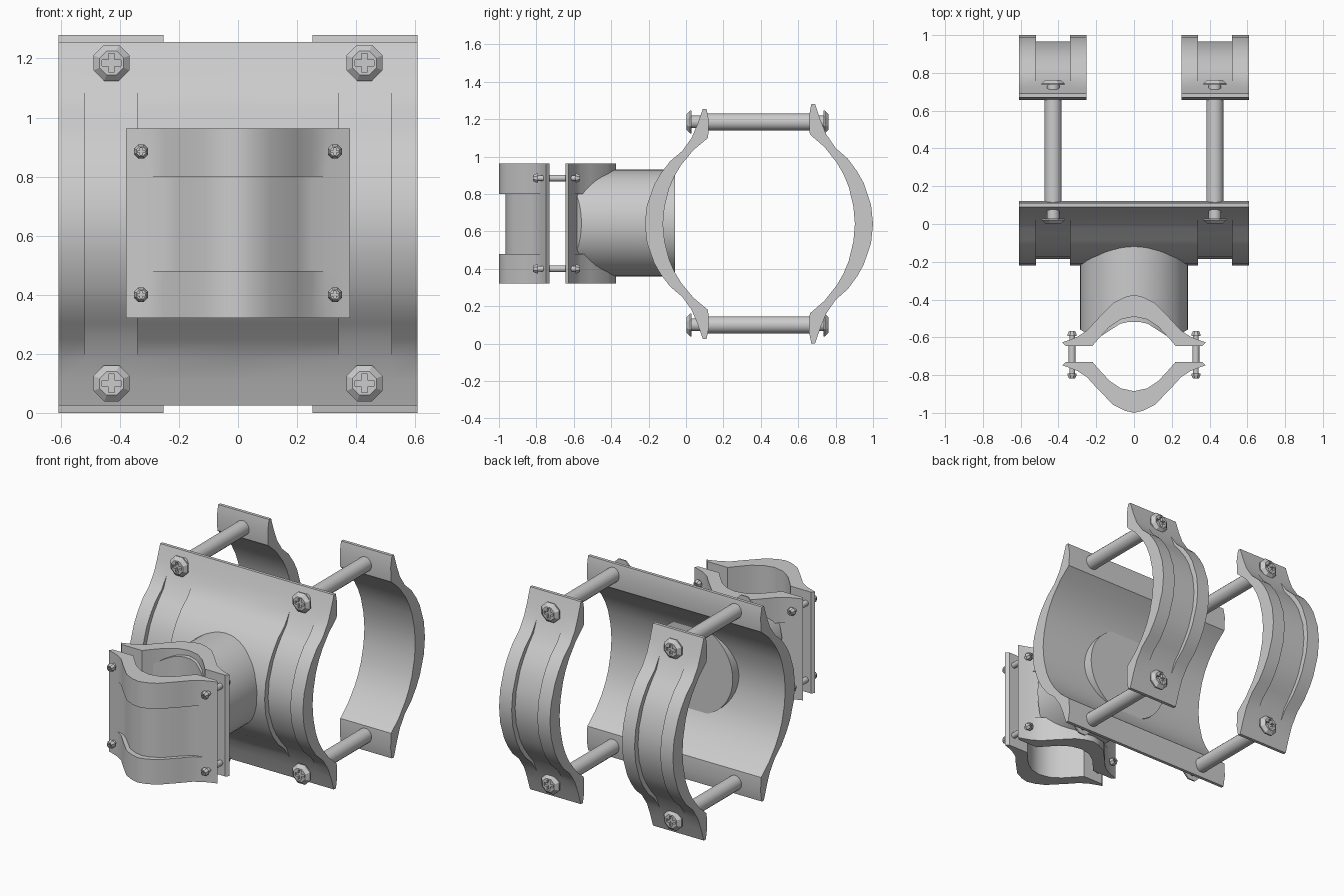
import bpy, bmesh, math
from mathutils import Vector

if "Cube" in bpy.data.objects:
    bpy.data.objects.remove(bpy.data.objects["Cube"])

MID = 0.64  # height of the pipe axis


def finish(name, bm):
    bmesh.ops.remove_doubles(bm, verts=bm.verts, dist=1e-5)
    bmesh.ops.recalc_face_normals(bm, faces=bm.faces)
    me = bpy.data.meshes.new(name)
    bm.to_mesh(me)
    bm.free()
    ob = bpy.data.objects.new(name, me)
    bpy.context.collection.objects.link(ob)
    bpy.ops.object.select_all(action='DESELECT')
    ob.select_set(True)
    bpy.context.view_layer.objects.active = ob
    bpy.ops.object.shade_smooth_by_angle(angle=math.radians(30))
    return ob


def skin(bm, rings, caps=True):
    """Join successive closed rings of points with quads."""
    vs = [[bm.verts.new(p) for p in ring] for ring in rings]
    for a, b in zip(vs, vs[1:]):
        for i in range(len(a)):
            j = (i + 1) % len(a)
            bm.faces.new((a[i], a[j], b[j], b[i]))
    if caps:
        bm.faces.new(vs[0][::-1])
        bm.faces.new(vs[-1])
    return vs


def sweep(name, outer, inner, stations, place):
    """Mirror a half profile (u, v, groove depth) and sweep it through stations."""
    rings = []
    for t, grooved in stations:
        pts = [(u + (g if grooved else 0), v) for u, v, g in outer]
        pts += [(u, v) for u, v in inner]
        pts += [(u, -v) for u, v in pts[-2:0:-1]]
        rings.append([place(t, u, v) for u, v in pts])
    bm = bmesh.new()
    skin(bm, rings)
    return finish(name, bm)


def groove(a, b, lo, hi):
    return [(a, 0), (lo, 0), (lo, 1), (hi, 1), (hi, 0), (b, 0)]


# Large saddle and the two back straps share one profile
D = 0.035
outer = [(-.22, 0, D), (-.209, .1, D), (-.17, .21, D), (-.135, .27, D),
         (-.085, .335, D), (-.02, .39, .02), (.03, .46, 0), (.06, .53, 0), (.09, .615, 0)]
inner = [(.11, .615), (.123, .55), (.118, .46), (.04, .395), (-.026, .315),
         (-.062, .255), (-.09, .19), (-.115, .09), (-.123, 0)]
sweep("pipe_saddle", outer, inner,
      groove(-.608, 0, -.52, -.34) + groove(0, .608, .34, .52),
      lambda t, u, v: (t, u, MID + v))
for side, s in (("left", -1), ("right", 1)):
    sweep("back_strap_" + side, outer, inner, groove(.252, .608, .34, .52),
          lambda t, u, v: (s * t, .78 - u, MID + v * 1.041))

# Small clamp halves, swept vertically
c_outer = [(-1.0, 0, D), (-.988, .05, D), (-.958, .11, D), (-.865, .2, D),
           (-.81, .25, .02), (-.778, .3, 0), (-.762, .34, 0), (-.748, .38, 0)]
c_inner = [(-.73, .362), (-.73, .22), (-.765, .19), (-.83, .13), (-.87, .07), (-.885, 0)]
clamp_z = groove(.322, .963, .48, .80)
sweep("clamp_front", c_outer, c_inner, clamp_z, lambda t, u, v: (v, u, t))
sweep("clamp_back", c_outer, c_inner, clamp_z, lambda t, u, v: (v, -1.375 - u, t))


# Round neck joining clamp and saddle, front end shaped to the clamp bore
def bore(x):
    x = abs(x)
    if x < .06:
        return -.52
    return -.52 - (x - .06) * .64 if x < .2 else -.61 + (x - .2) * .6


bm = bmesh.new()
N, R = 48, .285
ang = [2 * math.pi * i / N for i in range(N)]
circle = [(R * math.cos(a), MID + .005 + R * math.sin(a)) for a in ang]
vs = skin(bm, [[(x, bore(x), z) for x, z in circle],
               [(x, -.06, z) for x, z in circle]], caps=False)
bm.faces.new(vs[1])
f = vs[0]
for i in range(N // 2):
    quad = (f[i], f[i + 1], f[(N - i - 1) % N], f[(N - i) % N])
    bm.faces.new(list(dict.fromkeys(quad)))
finish("neck", bm)


# Bolts: rod, thin shanks and octagonal cross-slotted heads at both ends
def ring(x, y, z, r, n):
    return [(x + r * math.cos(2 * math.pi * (i + .5) / n), y,
             z + r * math.sin(2 * math.pi * (i + .5) / n)) for i in range(n)]


def head(name, x, y, z, r, h, s):
    bm = bmesh.new()
    vs = skin(bm, [ring(x, y + s * h * k, z, r * q, 8)
                   for q, k in ((1, 0), (1, .3), (.66, 1))], caps=False)
    bm.faces.new(vs[0])
    a, b = r * .48, r * .15
    cross = [(a, b), (b, b), (b, a), (-b, a), (-b, b), (-a, b),
             (-a, -b), (-b, -b), (-b, -a), (b, -a), (b, -b), (a, -b)]
    cs = skin(bm, [[(x + p, y + s * h * k, z + q) for p, q in cross] for k in (1, .4)],
              caps=False)
    bm.faces.new(cs[1])
    rim = []
    for loop in (vs[2], cs[0]):
        for i in range(len(loop)):
            rim.append(bm.edges.get((loop[i], loop[(i + 1) % len(loop)])))
    bmesh.ops.triangle_fill(bm, edges=rim, use_beauty=True,
                            normal=Vector((0, s, 0)))
    finish(name, bm)


def bolt(name, x, z, stops, rod_r, shank_r, head_r, h):
    y0, y1, y2, y3 = stops
    bm = bmesh.new()
    skin(bm, [ring(x, y, z, r, 16) for y, r in
              ((y0, shank_r), (y1, shank_r), (y1, rod_r),
               (y2, rod_r), (y2, shank_r), (y3, shank_r))])
    finish(name + "_rod", bm)
    head(name + "_head_front", x, y0, z, head_r, h, -1)
    head(name + "_head_back", x, y3, z, head_r, h, 1)


for sx, xn in ((-1, "left"), (1, "right")):
    for z, zn in ((1.185, "top"), (.1, "bottom")):
        bolt(f"large_bolt_{xn}_{zn}", sx * .428, z, (.03, .09, .69, .735),
             .046, .034, .066, .028)
    for z, zn in ((.885, "top"), (.4, "bottom")):
        bolt(f"small_bolt_{xn}_{zn}", sx * .328, z, (-.792, -.75, -.63, -.592),
             .018, .015, .026, .026)
